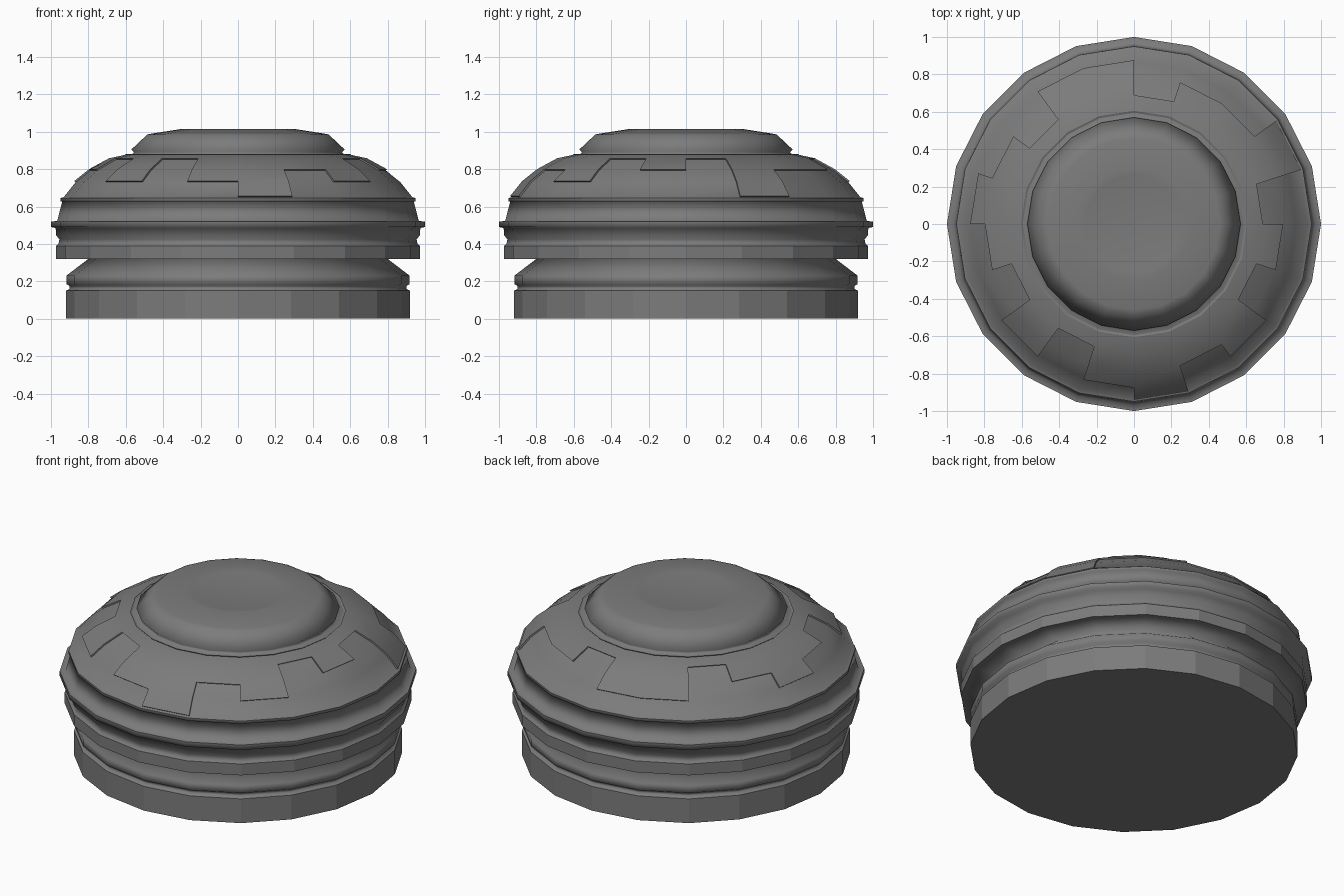
import bpy, bmesh
from math import sin, cos, pi, radians

if "Cube" in bpy.data.objects:
    bpy.data.objects.remove(bpy.data.objects["Cube"])

N = 20

# Dark grey finish shared by every part
dark = bpy.data.materials.new("dark_grey")
dark.diffuse_color = (0.2, 0.2, 0.2, 1)
dark.use_nodes = True
dark.node_tree.nodes["Principled BSDF"].inputs["Base Color"].default_value = dark.diffuse_color


def lathe(name, profile, smooth=180, plates=None):
    """Spin (radius, z) points, listed bottom to top, into a 20-sided part."""
    bm = bmesh.new()
    rings = []
    for r, z in profile:
        if r == 0:
            rings.append([bm.verts.new((0, 0, z))] * N)
        else:
            rings.append([bm.verts.new((r * cos(2 * pi * i / N), r * sin(2 * pi * i / N), z))
                          for i in range(N)])
    grid = {}
    for row, (a, b) in enumerate(zip(rings, rings[1:])):
        for i in range(N):
            j = (i + 1) % N
            corners = list(dict.fromkeys((a[i], a[j], b[j], b[i])))
            grid[row, i] = bm.faces.new(corners)
    if plates:
        # raise the chosen faces into thin stepped plates
        faces = [grid[row, i] for i, start in enumerate(plates)
                 for row in range(start, len(profile) - 1)]
        out = bmesh.ops.extrude_face_region(bm, geom=faces)["geom"]
        for v in (g for g in out if isinstance(g, bmesh.types.BMVert)):
            v.co.x *= 1.009
            v.co.y *= 1.009
            v.co.z += 0.006
        old = [f for f in faces if f.is_valid]
        bmesh.ops.delete(bm, geom=old, context='FACES')
    mesh = bpy.data.meshes.new(name)
    bm.to_mesh(mesh)
    bm.free()
    mesh.materials.append(dark)
    obj = bpy.data.objects.new(name, mesh)
    bpy.context.collection.objects.link(obj)
    if smooth:
        bpy.ops.object.select_all(action='DESELECT')
        obj.select_set(True)
        bpy.context.view_layer.objects.active = obj
        bpy.ops.object.shade_smooth_by_angle(angle=radians(smooth))
    return obj


# Foot: flat-sided drum with closed bottom
lathe("base_drum", [(0, 0), (0.92, 0), (0.92, 0.15)], smooth=0)

# Groove, sloping neck and the collar's underside, softly shaded together
lathe("base_neck", [(0.92, 0.15), (0.90, 0.16), (0.90, 0.175), (0.918, 0.185),
                    (0.918, 0.23), (0.80, 0.32), (0.972, 0.32)])

# Overhanging collar band
lathe("collar_band", [(0.972, 0.32), (0.972, 0.39)], smooth=0)

# Collar groove and projecting flange
lathe("collar_flange", [(0.972, 0.39), (0.96, 0.40), (0.955, 0.425), (0.972, 0.445),
                        (0.975, 0.485), (1.0, 0.49), (1.0, 0.52)])

# Dome skirt with its small ridge
lathe("dome_skirt", [(1.0, 0.52), (0.967, 0.522), (0.94, 0.625), (0.95, 0.628),
                     (0.95, 0.645)])

# Dome with irregular armour plates; numbers give each column's lowest raised row
plate_starts = [3, 0, 2, 2, 3, 1, 1, 3, 2, 1, 2, 3, 1, 3, 1, 0, 2, 1, 3, 2]
lathe("plated_dome", [(0.95, 0.645), (0.932, 0.65), (0.868, 0.73), (0.79, 0.793),
                      (0.683, 0.852), (0.59, 0.872), (0.60, 0.876)], smooth=60,
      plates=[s + 1 for s in plate_starts])

# Top cap with undercut lip, bevelled rim and shallow dish
lathe("top_cap", [(0.60, 0.876), (0.565, 0.88), (0.557, 0.89), (0.57, 0.905),
                  (0.485, 0.985), (0.46, 0.99), (0.30, 1.015), (0.26, 1.01), (0, 0.995)])
